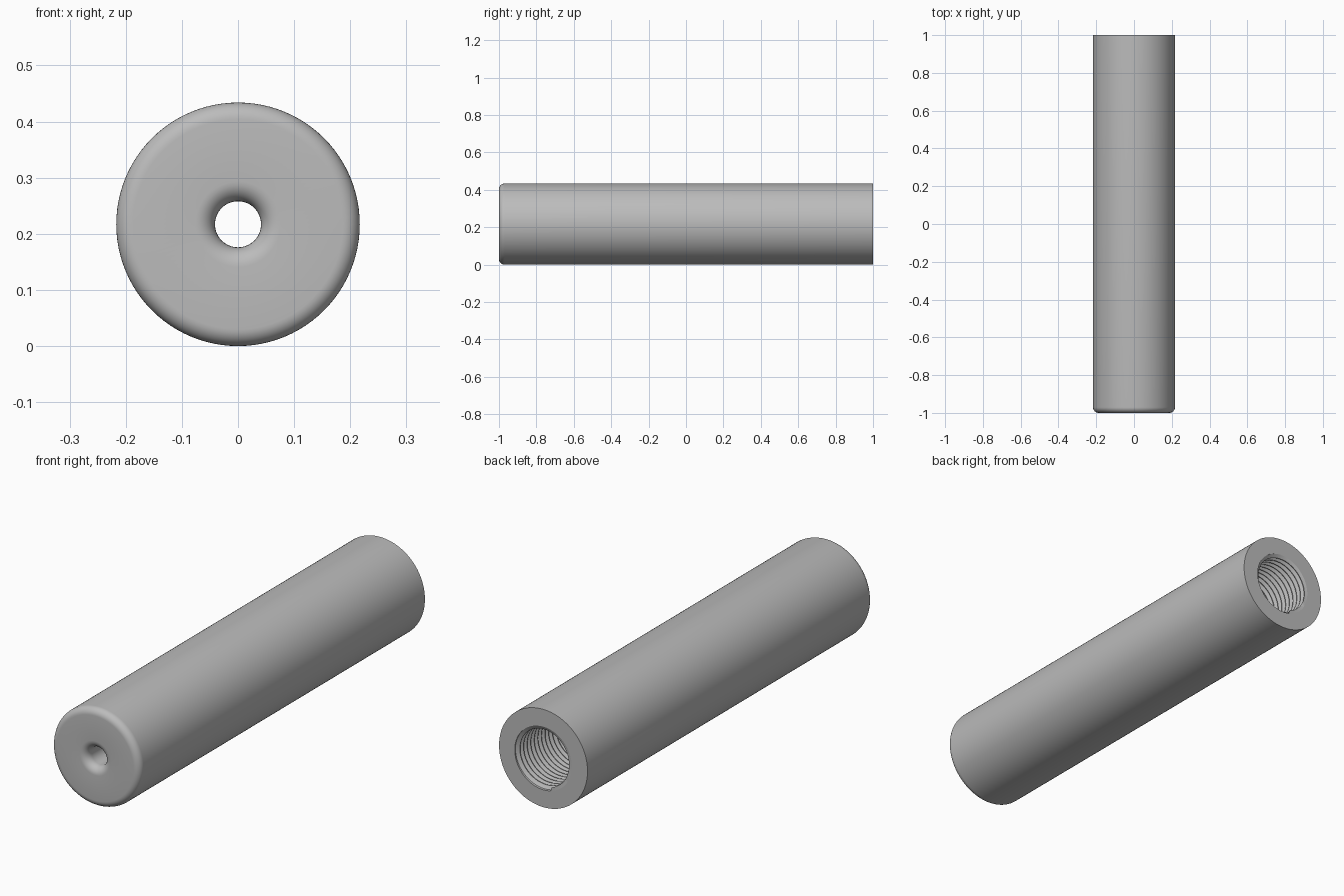
import bpy, bmesh, math

if "Cube" in bpy.data.objects:
    bpy.data.objects.remove(bpy.data.objects["Cube"], do_unlink=True)

SEG = 96
R = 0.217            # outer radius, also the height of the axis
HOLE, FILLET, EDGE = 0.041, 0.035, 0.03
MAJOR, MINOR, PITCH = 0.14, 0.125, 0.025
WALL, BACK = -0.88, 1.0

grey = bpy.data.materials.new("plain grey")
grey.use_nodes = True
colour = (0.5, 0.5, 0.5, 1)
grey.diffuse_color = colour
grey.node_tree.nodes["Principled BSDF"].inputs["Base Color"].default_value = colour


def sweep(name, columns):
    """Skin a list of columns, each a list of (radius, y), around the y axis."""
    bm = bmesh.new()
    grid = []
    for i, col in enumerate(columns):
        a = 2 * math.pi * i / SEG
        grid.append([bm.verts.new((r * math.cos(a), y, R + r * math.sin(a))) for r, y in col])
    for a, b in zip(grid, grid[1:]):
        for j in range(len(a) - 1):
            bm.faces.new((a[j], a[j + 1], b[j + 1], b[j]))
    bmesh.ops.remove_doubles(bm, verts=bm.verts, dist=0.00005)
    bmesh.ops.dissolve_degenerate(bm, edges=bm.edges, dist=0.00005)
    mesh = bpy.data.meshes.new(name)
    bm.to_mesh(mesh)
    bm.free()
    mesh.materials.append(grey)
    obj = bpy.data.objects.new(name, mesh)
    bpy.context.collection.objects.link(obj)
    bpy.ops.object.select_all(action="DESELECT")
    obj.select_set(True)
    bpy.context.view_layer.objects.active = obj
    bpy.ops.object.shade_smooth_by_angle(angle=math.radians(30))
    return obj


def arc(cr, cy, rad, start, end, steps=8):
    angles = [math.radians(start + (end - start) * k / steps) for k in range(steps + 1)]
    return [(cr + rad * math.cos(t), cy + rad * math.sin(t)) for t in angles]


# Outer shell: inner wall, rounded hole, front face, rounded rim, side, back face
profile = [(MAJOR, WALL), (HOLE, WALL)]
profile += arc(HOLE + FILLET, -1 + FILLET, FILLET, 180, 270)
profile += arc(R - EDGE, -1 + EDGE, EDGE, 270, 360)
profile += [(R, BACK), (MAJOR, BACK)]
sweep("tube_body", [profile[::-1]] * (SEG + 1))

# Helical thread along the bore, running out flush at both ends
shape = (MAJOR, MAJOR, MINOR, MINOR)
phase = (0, 0.12, 0.5, 0.62)
turns = math.ceil((BACK - WALL) / PITCH) + 1


def thread_column(i):
    col = []
    for t in range(-1, turns):
        for r, p in zip(shape, phase):
            y = WALL + (t + p + i / SEG) * PITCH
            inside = WALL < y < BACK
            col.append((r if inside else MAJOR, min(max(y, WALL), BACK)))
    return [(MAJOR, WALL)] + col[::-1][::-1] + [(MAJOR, BACK)]


sweep("threaded_bore", [thread_column(i)[::-1] for i in range(SEG + 1)])
